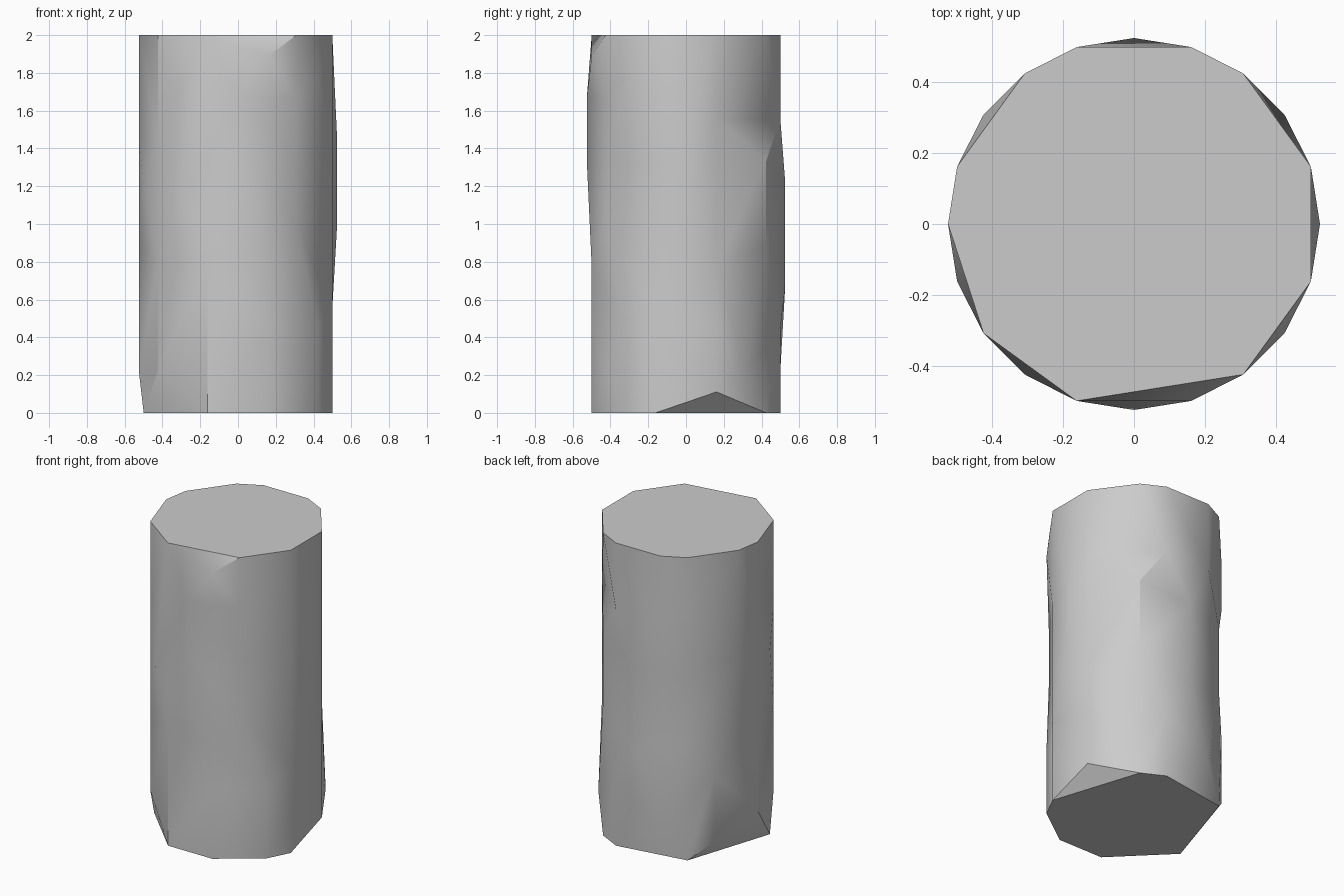
import bpy, bmesh, math
from mathutils import Vector
from mathutils.geometry import delaunay_2d_cdt

if "Cube" in bpy.data.objects:
    bpy.data.objects.remove(bpy.data.objects["Cube"])

SIDES, ROWS, RADIUS, HEIGHT = 20, 18, 0.525, 2.0

# Rows where each of the 20 upright lines keeps a corner (0 = base, 18 = top)
corners = {
    0: [9, 13], 1: [1, 4, 7, 14, 18], 2: [2], 3: [0, 8, 12, 18],
    4: [0, 4, 14, 18], 5: [6, 11], 6: [2, 14, 18], 7: [0, 7, 11, 18],
    8: [1, 5, 13, 16], 9: [12, 18], 10: [2, 8, 13, 18], 11: [0, 11],
    12: [2, 7, 13, 18], 13: [10], 14: [0, 7, 9, 18], 15: [12, 15],
    16: [0, 4, 7, 17], 17: [2, 9, 12, 15, 18], 18: [0, 4, 16],
    19: [0, 2, 5, 12, 18],
}
# Facet edges that must be kept: (line, row) to (line, row)
ridges = [((1, 18), (1, 14)), ((14, 0), (14, 7)), ((1, 14), (4, 14)),
          ((-1, 0), (1, 1)), ((1, 1), (3, 0)), ((3, 8), (3, 12))]

# Unroll the wall flat, three turns wide so that the seam closes
keys = [(k + SIDES * t, j) for t in (-1, 0, 1) for k in corners for j in corners[k]]
index = {key: i for i, key in enumerate(keys)}
flat = [Vector((k * 0.164, j * HEIGHT / ROWS * 0.5)) for k, j in keys]
edges = []
for t in (-1, 0, 1):
    for a, b in ridges:
        a, b = (a[0] + SIDES * t, a[1]), (b[0] + SIDES * t, b[1])
        if a in index and b in index:
            edges.append((index[a], index[b]))
_, _, tris, origin, _, _ = delaunay_2d_cdt(flat, edges, [], 0, 1e-6)

# Wrap the facets round the column
bm = bmesh.new()
verts = {}
for k in corners:
    a = k * math.tau / SIDES
    for j in corners[k]:
        verts[(k, j)] = bm.verts.new((RADIUS * math.cos(a), RADIUS * math.sin(a),
                                      j * HEIGHT / ROWS))
for tri in tris:
    if not all(origin[i] for i in tri):
        continue
    pts = [keys[origin[i][0]] for i in tri]
    middle = sum(p[0] for p in pts) / 3
    if -1e-6 <= middle < SIDES - 1e-6:
        loop = [verts[(k % SIDES, j)] for k, j in pts]
        if len(set(loop)) == 3 and not bm.faces.get(loop):
            bm.faces.new(loop)

# Flat top and base, then close any sliver left at the rims
for row in (0, ROWS):
    rim = [verts[(k, row)] for k in sorted(corners) if row in corners[k]]
    bm.faces.new(rim if row else rim[::-1])
open_edges = [e for e in bm.edges if e.is_boundary]
if open_edges:
    bmesh.ops.holes_fill(bm, edges=open_edges, sides=0)
bmesh.ops.recalc_face_normals(bm, faces=bm.faces[:])

mesh = bpy.data.meshes.new("stone_column")
bm.to_mesh(mesh)
bm.free()
column = bpy.data.objects.new("stone_column", mesh)
bpy.context.collection.objects.link(column)

stone = bpy.data.materials.new("grey_stone")
stone.diffuse_color = (0.6, 0.6, 0.6, 1)
stone.use_nodes = True
stone.node_tree.nodes["Principled BSDF"].inputs["Base Color"].default_value = stone.diffuse_color
mesh.materials.append(stone)

# Soft facets with sharp rims
bpy.context.view_layer.objects.active = column
column.select_set(True)
bpy.ops.object.shade_smooth_by_angle(angle=math.radians(30))
